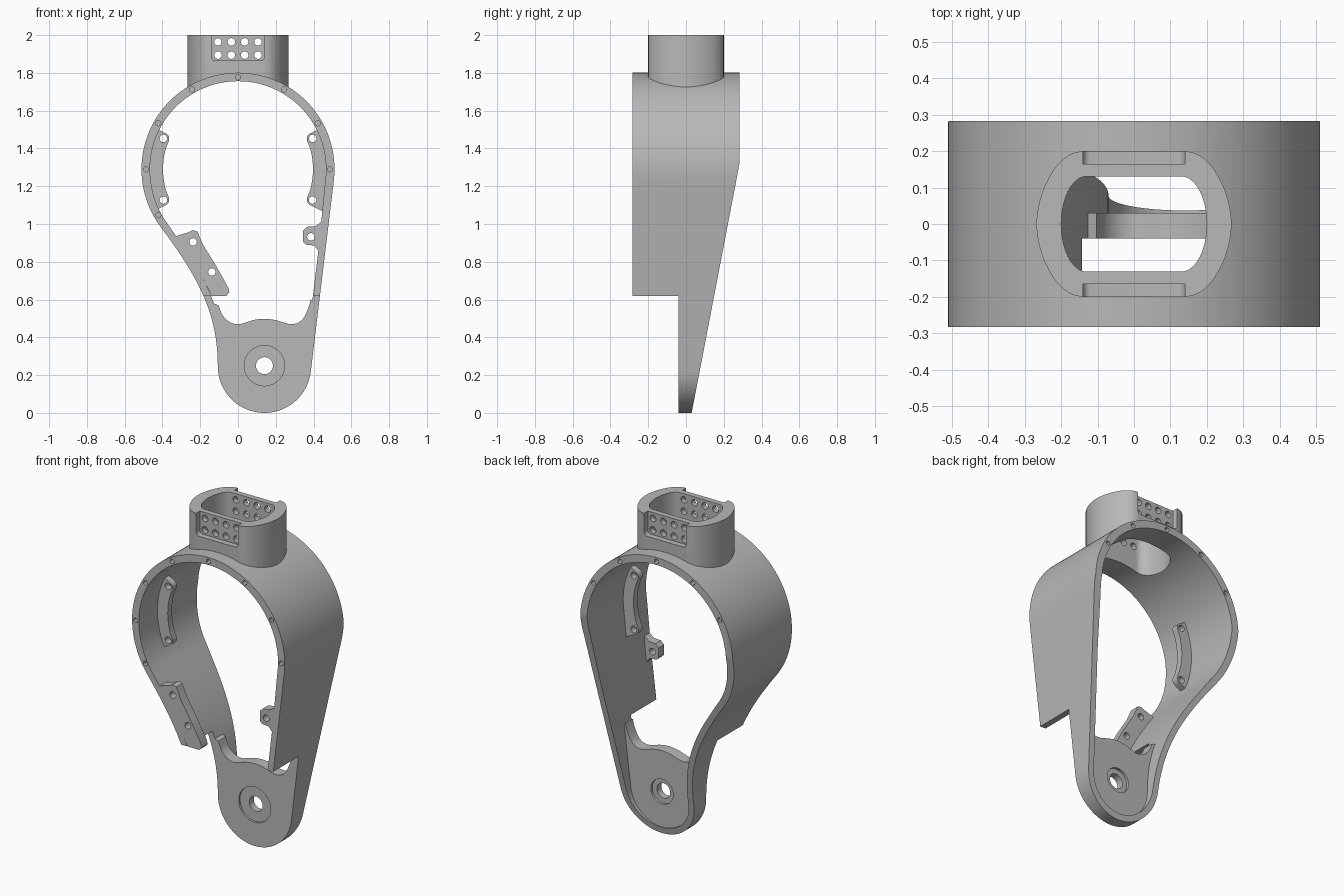
import bpy, bmesh
from math import sin, cos, radians, sqrt, pi
from mathutils import Vector

cube = bpy.data.objects.get("Cube")
if cube:
    bpy.data.objects.remove(cube, do_unlink=True)

grey = bpy.data.materials.new("plain grey")
grey.use_nodes = True
GREY = (0.48, 0.48, 0.48, 1)
grey.diffuse_color = GREY
grey.node_tree.nodes["Principled BSDF"].inputs["Base Color"].default_value = GREY

PLACE = {"x": lambda u, v, d: (d, u, v),
         "y": lambda u, v, d: (u, d, v),
         "z": lambda u, v, d: (u, v, d)}


def prism(name, outlines, lo, hi, axis="y"):
    """Extrude closed 2D outlines from lo to hi along an axis."""
    bm = bmesh.new()
    for pts in outlines:
        a, b = ([bm.verts.new(PLACE[axis](u, v, d)) for u, v in pts] for d in (lo, hi))
        bm.faces.new(a)
        bm.faces.new(b[::-1])
        for i in range(len(a)):
            j = (i + 1) % len(a)
            bm.faces.new((a[i], b[i], b[j], a[j]))
    bmesh.ops.recalc_face_normals(bm, faces=bm.faces)
    mesh = bpy.data.meshes.new(name)
    bm.to_mesh(mesh)
    bm.free()
    mesh.materials.append(grey)
    ob = bpy.data.objects.new(name, mesh)
    bpy.context.collection.objects.link(ob)
    return ob


def combine(target, other, op):
    """Apply a boolean and discard the helper solid."""
    mod = target.modifiers.new(op, "BOOLEAN")
    mod.operation, mod.solver, mod.object = op, "EXACT", other
    bpy.context.view_layer.objects.active = target
    bpy.ops.object.modifier_apply(modifier=mod.name)
    bpy.data.objects.remove(other, do_unlink=True)


def arc(cx, cz, r, a0, a1, n):
    return [(cx + r * cos(radians(a0 + (a1 - a0) * i / n)),
             cz + r * sin(radians(a0 + (a1 - a0) * i / n))) for i in range(n + 1)]


def disc(cx, cz, r, n=20):
    return arc(cx, cz, r, 0, 360, n)[:-1]


def bezier(p0, p1, p2, p3, n):
    p0, p1, p2, p3 = map(Vector, (p0, p1, p2, p3))
    out = []
    for i in range(n + 1):
        t = i / n
        s = 1 - t
        out.append(tuple(p0 * s**3 + p1 * 3 * s * s * t + p2 * 3 * s * t * t + p3 * t**3))
    return out


def smooth_path(pts, n=5):
    """Catmull-Rom curve through the points."""
    v = [Vector(p) for p in pts]
    v = [v[0]] + v + [v[-1]]
    out = []
    for i in range(1, len(v) - 2):
        h0, h1 = (v[i + 1] - v[i - 1]) / 6, (v[i + 2] - v[i]) / 6
        out += bezier(v[i], v[i] + h0, v[i + 1] - h1, v[i + 1], n)[:-1]
    return out + [tuple(pts[-1])]


def inset(pts, thickness):
    """Move an anticlockwise outline inwards; thickness depends on height."""
    out = []
    for i, p in enumerate(pts):
        t = Vector(pts[(i + 1) % len(pts)]) - Vector(pts[i - 1])
        t.normalize()
        d = thickness(p[1])
        out.append((p[0] - t.y * d, p[1] + t.x * d))
    return out


# Outer outline: large ring, S-shaped left side, small round foot, straight right side
RING, FOOT = (0, 1.29), (0.14, 0.247)
R, DEPTH = 0.511, 0.283
ring_arc = arc(*RING, R, -6.8, 217, 72)
left_side = bezier(ring_arc[-1], (-0.195, 0.70), (-0.107, 0.51), (-0.107, 0.247), 24)
foot_arc = arc(*FOOT, 0.247, 180, 353.2, 36)
a, b = Vector(foot_arc[-1]), Vector(ring_arc[0])
right_side = [tuple(a.lerp(b, i / 20)) for i in range(1, 20)]
outer = ring_arc + left_side[1:] + foot_arc[1:] + right_side


def wall(z):
    return 0.037 + 0.008 * min(1, max(0, (z - 0.9) / 0.3))


def collar_outline(w, h, flat, bulge):
    q = bezier((w, 0), (w, h * bulge), (flat + (w - flat) * 0.6, h), (flat, h), 12)
    q += [(-x, y) for x, y in q[::-1]]
    return q + [(x, -y) for x, y in q[::-1][1:-1]]


# Hollow body with the collar on top
body = prism("frame_body", [outer], -DEPTH, DEPTH)
combine(body, prism("collar", [collar_outline(0.268, 0.2, 0.14, 0.4)], 1.5, 2, "z"), "UNION")
combine(body, prism("cavity", [inset(outer, wall)], -1, 1), "DIFFERENCE")

# Side shape: stepped front and sloping back
side = [(-0.04, -0.1), (0.011, -0.1), (0.03, 0), (0.27, 1.25), (0.279, 1.3), (DEPTH + 0.01, 1.37),
        (DEPTH + 0.01, 2.1), (-DEPTH - 0.01, 2.1), (-DEPTH - 0.01, 0.62), (-0.04, 0.62)]
combine(body, prism("side_shape", [side], -1, 1, "x"), "INTERSECT")

# Collar opening, front and back recesses, and cable holes
combine(body, prism("opening", [collar_outline(0.2, 0.131, 0.13, 0.5)], 1.5, 2.1, "z"), "DIFFERENCE")
recess = [(0.14, 2.1)] + arc(0.12, 1.885, 0.02, 0, -90, 5)[0:]
recess += [(-x, z) for x, z in recess[::-1]]
for lo, hi in ((-0.3, -0.165), (0.165, 0.3)):
    combine(body, prism("recess", [recess], lo, hi), "DIFFERENCE")
grid = [disc(0.0353 * i, z, 0.02) for i in (-3, -1, 1, 3) for z in (1.894, 1.964)]
combine(body, prism("collar_holes", grid, -0.4, 0.4), "DIFFERENCE")

# Foot plate with a wavy top edge
wave = smooth_path([(0.385, 0.6), (0.372, 0.555), (0.345, 0.5), (0.31, 0.474), (0.265, 0.472),
                    (0.2, 0.491), (0.14, 0.498), (0.08, 0.491), (0.01, 0.47), (-0.04, 0.479),
                    (-0.08, 0.515), (-0.103, 0.57)])
low = [p for p in inset(outer, lambda z: 0.02) if p[1] < 0.6]
combine(body, prism("foot_plate", [low + wave], -0.04, 0.03), "UNION")

# Curved pads inside the ring
pad_holes = []
for sign in (1, -1):
    end = []
    for i in range(9):
        t = pi / 2 * i / 8
        end.append((0.427 - 0.032 * cos(t), 22 + 4.4 * sin(t)))
    half = [(0.397, 2.5 * i) for i in range(7)] + [(0.397, 17.5)] + end + [(0.5, 26.4)]
    polar = [(r, -t) for r, t in half[::-1]] + half[1:] + [(0.5, 13), (0.5, 0), (0.5, -13)]
    pad = [(sign * r * cos(radians(t)), RING[1] + r * sin(radians(t))) for r, t in polar]
    combine(body, prism("ring_pad", [pad], -0.105, -0.065), "UNION")
    pad_holes += [disc(sign * 0.395, RING[1] + dz, 0.02) for dz in (-0.163, 0.163)]

# Lower left flange and small right lug
flange = [(-0.345, 0.93), (-0.31, 0.942), (-0.265, 0.955), (-0.24, 0.968), (-0.215, 0.96),
          (-0.2, 0.925), (-0.185, 0.89), (-0.12, 0.785), (-0.05, 0.66), (-0.046, 0.637),
          (-0.062, 0.62), (-0.14, 0.62), (-0.18, 0.7), (-0.25, 0.82)]
combine(body, prism("lower_flange", [flange], -DEPTH, -0.225), "UNION")
lug = [(0.45, 1.02), (0.428, 1.0), (0.41, 0.988), (0.365, 0.985), (0.345, 0.965), (0.345, 0.905),
       (0.36, 0.89), (0.405, 0.886), (0.42, 0.865), (0.45, 0.85)]
combine(body, prism("right_lug", [lug], -DEPTH, -0.23), "UNION")

# Screw holes through pads, flange and lug
combine(body, prism("pad_holes", pad_holes, -0.2, 0), "DIFFERENCE")
screws = [disc(-0.238, 0.905, 0.02), disc(-0.138, 0.746, 0.02), disc(0.386, 0.932, 0.02)]
combine(body, prism("screw_holes", screws, -0.4, -0.15), "DIFFERENCE")


# Blind holes around both rims
def rim_holes(angles):
    return [disc(0.487 * sin(radians(t)), RING[1] + 0.487 * cos(radians(t)), 0.014, 12) for t in angles]


combine(body, prism("front_rim_holes", rim_holes(range(-120, 91, 30)), -0.4, -0.22), "DIFFERENCE")
combine(body, prism("back_rim_holes", rim_holes(range(-60, 61, 30)), 0.22, 0.4), "DIFFERENCE")

# Pivot bore with shallow counterbores
for r, lo, hi in ((0.045, -0.2, 0.2), (0.107, -0.2, -0.028), (0.075, 0.015, 0.2)):
    combine(body, prism("pivot_bore", [disc(0.14, 0.25, r, 40)], lo, hi), "DIFFERENCE")

bpy.ops.object.select_all(action="DESELECT")
body.select_set(True)
bpy.context.view_layer.objects.active = body
bpy.ops.object.shade_smooth_by_angle(angle=radians(30))
